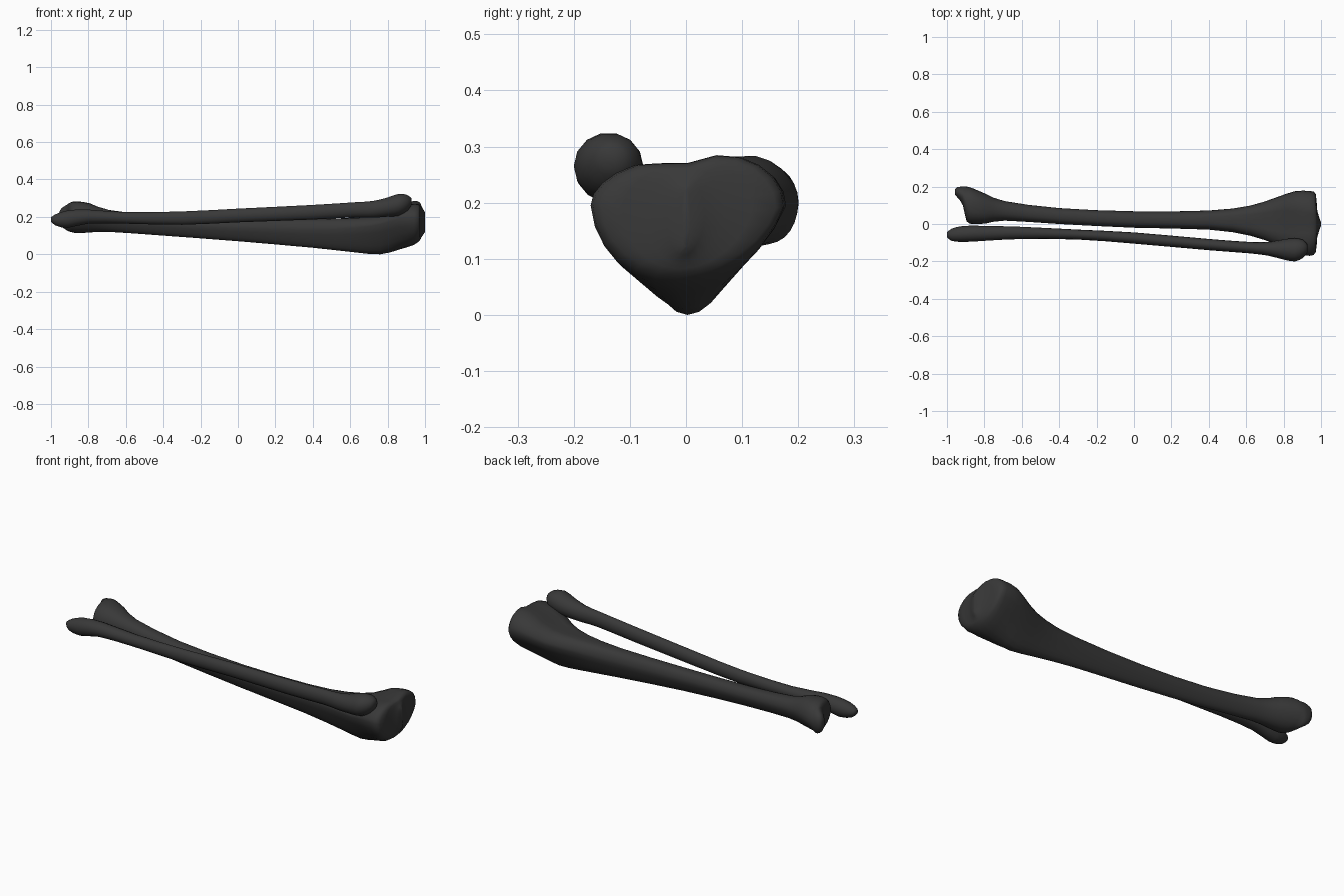
import bpy, bmesh, math

# Dark bone colour
dark = bpy.data.materials.new("dark_bone")
dark.diffuse_color = (0.04, 0.04, 0.04, 1)


def catmull(rows, steps):
    """Smoothly interpolate rows of section parameters."""
    out = []
    for i in range(len(rows) - 1):
        a, b = rows[max(i - 1, 0)], rows[i]
        c, d = rows[i + 1], rows[min(i + 2, len(rows) - 1)]
        for s in range(steps):
            t = s / steps
            out.append([0.5 * (2 * q + (r - p) * t + (2 * p - 5 * q + 4 * r - w) * t ** 2
                               + (3 * q - p - 3 * r + w) * t ** 3)
                        for p, q, r, w in zip(a, b, c, d)])
    out.append(rows[-1])
    return out


def section(x, y0, y1, z0, z1, zw, pinch, notch, sides):
    """Bone outline: widest at zw, pinched to a crest below, notched on top."""
    cy, hy = (y0 + y1) / 2, (y1 - y0) / 2
    pts = []
    for i in range(sides):
        a = 2 * math.pi * i / sides
        c, s = math.cos(a), math.sin(a)
        y = c
        if s < 0:
            y *= 1 + pinch * s * (1 - 0.3 * s * s)
        else:
            y = math.copysign(abs(c) ** (1 - 0.35 * min(pinch * 2, 1)), c)
        z = zw + s * (z1 - zw if s > 0 else zw - z0)
        if s > 0:
            # dip between the two knuckles, inner one slightly higher
            z += notch * s * (0.9 * y - 1.2 * math.exp(-((y + 0.08) / 0.3) ** 2) + 0.3)
        pts.append((x, cy + hy * y + min(s, 0) * 1.2 * notch, z))
    return pts


def loft(name, rows, sides, steps=2):
    bm = bmesh.new()
    rings = [[bm.verts.new(p) for p in section(*r, sides)] for r in catmull(rows, steps)]
    for a, b in zip(rings, rings[1:]):
        for i in range(sides):
            j = (i + 1) % sides
            bm.faces.new((a[i], a[j], b[j], b[i]))
    bm.faces.new(rings[0])
    bm.faces.new(rings[-1])
    bmesh.ops.recalc_face_normals(bm, faces=bm.faces)
    me = bpy.data.meshes.new(name)
    bm.to_mesh(me)
    bm.free()
    me.shade_smooth()
    me.materials.append(dark)
    ob = bpy.data.objects.new(name, me)
    bpy.context.collection.objects.link(ob)
    return ob


# Shin bone: x, y min, y max, z min, z max, widest z, pinch, notch
loft("shin_bone", [
    (-0.957, .155, .185, .175, .22, .197, 0, 0),
    (-0.945, .143, .197, .15, .245, .20, 0, 0),
    (-0.915, .10, .20, .128, .265, .20, 0, 0),
    (-0.895, .015, .20, .12, .278, .20, .1, 0),
    (-0.86, 0, .19, .113, .285, .20, .2, .003),
    (-0.79, .003, .16, .117, .272, .20, .2, 0),
    (-0.69, .018, .122, .12, .237, .185, .2, 0),
    (-0.40, .0, .085, .10, .205, .16, .3, 0),
    (0, -.02, .068, .07, .19, .14, .35, 0),
    (0.40, -.03, .072, .035, .19, .13, .4, 0),
    (0.62, -.062, .098, .011, .197, .14, .5, .004),
    (0.76, -.11, .142, .0, .215, .16, .55, .011),
    (0.86, -.157, .175, .025, .262, .19, .36, .014),
    (0.94, -.17, .176, .05, .283, .195, .15, .015),
    (0.972, -.15, .16, .075, .277, .19, .12, .014),
    (0.98, -.07, .07, .09, .26, .18, .1, .008),
    (1.0, -.008, .008, .12, .225, .17, 0, 0),
], 24)

# Calf bone: x, y min, y max, z min, z max (round sections)
calf = [
    (-1.0, -.07, -.045, .175, .198),
    (-0.975, -.09, -.025, .153, .215),
    (-0.91, -.096, -.01, .14, .236),
    (-0.80, -.09, -.01, .163, .24),
    (-0.60, -.08, -.015, .163, .226),
    (-0.30, -.083, -.03, .157, .23),
    (0, -.105, -.045, .17, .245),
    (0.40, -.14, -.08, .185, .265),
    (0.62, -.157, -.096, .197, .279),
    (0.72, -.17, -.095, .195, .286),
    (0.80, -.19, -.082, .20, .305),
    (0.86, -.20, -.076, .205, .325),
    (0.905, -.18, -.085, .23, .318),
    (0.927, -.15, -.11, .262, .30),
]
loft("calf_bone", [(*r, (r[3] + r[4]) / 2, 0, 0) for r in calf], 14)
